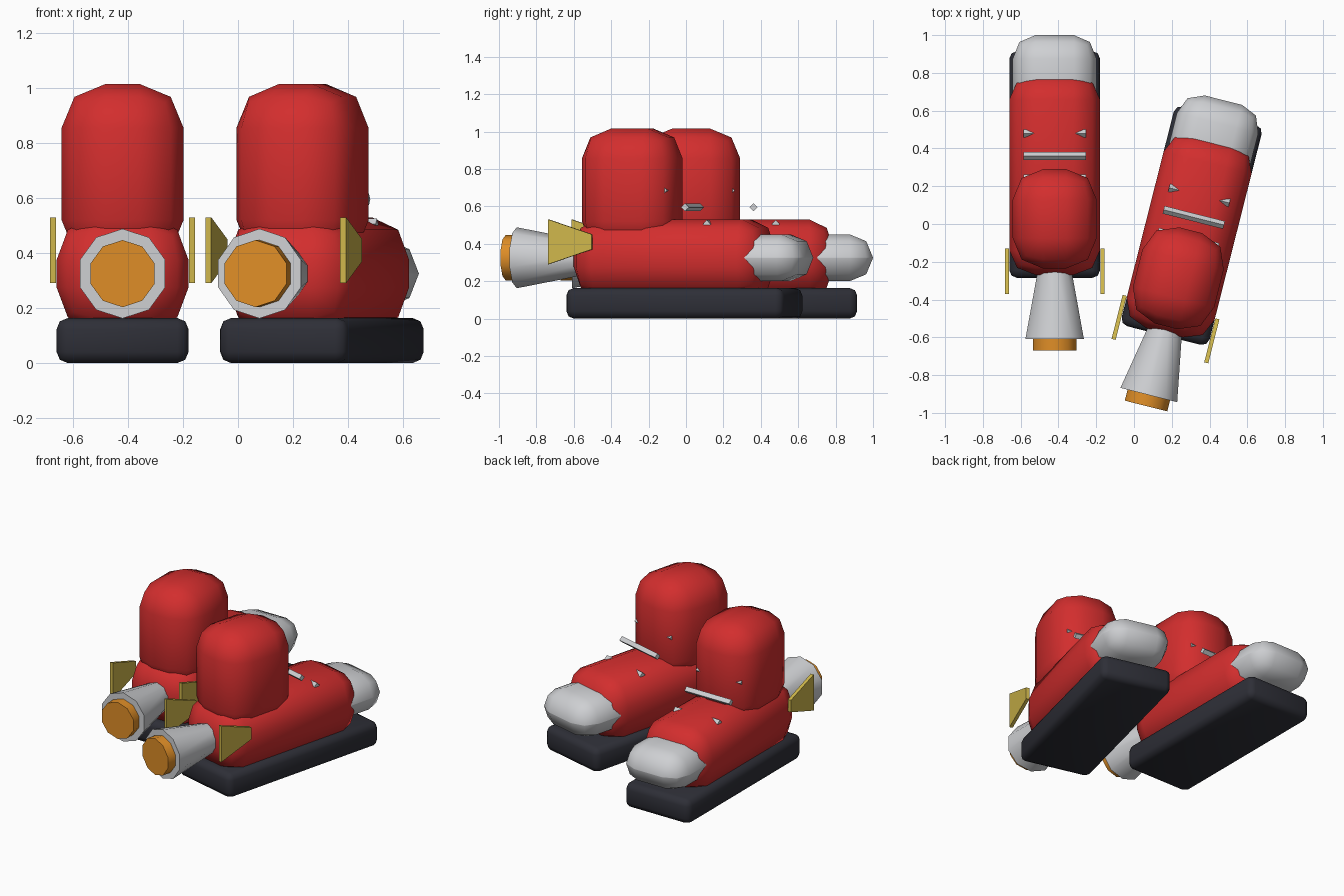
import bpy, bmesh, math
from mathutils import Matrix, Vector

if "Cube" in bpy.data.objects:
    bpy.data.objects.remove(bpy.data.objects["Cube"])


def material(name, rgb):
    m = bpy.data.materials.new(name)
    m.diffuse_color = (*rgb, 1)
    m.use_nodes = True
    m.node_tree.nodes["Principled BSDF"].inputs["Base Color"].default_value = m.diffuse_color
    return m


RED = material("red", (0.65, 0.027, 0.027))
SILVER = material("silver", (0.62, 0.63, 0.65))
DARK = material("dark_rubber", (0.027, 0.028, 0.038))
YELLOW = material("yellow", (0.62, 0.47, 0.07))
ORANGE = material("orange", (0.74, 0.27, 0.02))


def finish(bm, name, mat, place):
    bmesh.ops.recalc_face_normals(bm, faces=bm.faces)
    me = bpy.data.meshes.new(name)
    bm.to_mesh(me)
    bm.free()
    me.materials.append(mat)
    me.polygons.foreach_set("use_smooth", [True] * len(me.polygons))
    me.set_sharp_from_angle(angle=math.radians(50))
    ob = bpy.data.objects.new(name, me)
    bpy.context.collection.objects.link(ob)
    ob.matrix_world = place


def rounded_box(name, mat, place, lo, hi, round_):
    """Box from lo to hi, edges rounded by a separate radius on each axis."""
    lo, hi, r = Vector(lo), Vector(hi), Vector(round_)
    bm = bmesh.new()
    bmesh.ops.create_cube(bm, size=1)
    bmesh.ops.scale(bm, vec=[(hi[i] - lo[i]) / r[i] for i in range(3)], verts=bm.verts)
    bmesh.ops.bevel(bm, geom=bm.edges[:], offset=1, segments=2, profile=0.5,
                    affect='EDGES', clamp_overlap=False)
    bmesh.ops.scale(bm, vec=r, verts=bm.verts)
    bmesh.ops.translate(bm, vec=(lo + hi) / 2, verts=bm.verts)
    finish(bm, name, mat, place)


def rod(name, mat, place, center, axis, sides, r1, r2, depth):
    """Cylinder or cone lying along an axis, with a corner at the top."""
    bm = bmesh.new()
    turn = Matrix.Rotation(math.pi / 2, 4, 'X' if axis == 'Y' else 'Y')
    bmesh.ops.create_cone(bm, cap_ends=True, segments=sides, radius1=r1, radius2=r2,
                          depth=depth, matrix=Matrix.Translation(center) @ turn)
    finish(bm, name, mat, place)


def fin(name, place, side):
    """Thin plate, tall at the rear and short at the front."""
    bm = bmesh.new()
    outline = [(-0.37, 0.29), (-0.13, 0.37), (-0.13, 0.45), (-0.37, 0.53)]
    face = bm.faces.new([bm.verts.new((side * 0.242, y, z)) for y, z in outline])
    out = bmesh.ops.extrude_face_region(bm, geom=[face])
    bmesh.ops.translate(bm, vec=(side * 0.022, 0, 0),
                        verts=[v for v in out["geom"] if isinstance(v, bmesh.types.BMVert)])
    finish(bm, name, YELLOW, place)


def boot(tag, x, y, degrees):
    p = Matrix.Translation((x, y, 0)) @ Matrix.Rotation(math.radians(degrees), 4, 'Z')
    # Boot shell
    rounded_box(tag + "_sole", DARK, p, (-0.24, -0.285, 0), (0.24, 0.915, 0.163), (0.04, 0.04, 0.04))
    rounded_box(tag + "_foot", RED, p, (-0.24, -0.27, 0.12), (0.24, 0.79, 0.53), (0.14, 0.13, 0.155))
    rounded_box(tag + "_shaft", RED, p, (-0.222, -0.235, 0.36), (0.222, 0.29, 1.015), (0.16, 0.16, 0.16))
    rounded_box(tag + "_toe_cap", SILVER, p, (-0.222, 0.5, 0.2), (0.222, 1.0, 0.45), (0.12, 0.125, 0.124))
    # Laces stepping down the front of the boot
    for i in range(3):
        rod(f"{tag}_lace_{i + 1}", SILVER, p, (0, 0.24 + 0.12 * i, 0.685 - 0.09 * i), 'Y2',
            4, 0.021, 0.021, 0.33)
    # Jet at the heel
    rod(tag + "_nozzle", SILVER, p, (0, -0.405, 0.325), 'Y', 10, 0.085, 0.163, 0.41)
    rod(tag + "_flame_disc", ORANGE, p, (0, -0.63, 0.325), 'Y', 10, 0.122, 0.122, 0.08)
    # Heel fins
    for side, word in ((-1, "left"), (1, "right")):
        fin(f"{tag}_{word}_fin", p, side)


boot("left_boot", -0.42, 0.0, 0)
boot("right_boot", 0.228, -0.314, -14.2)
